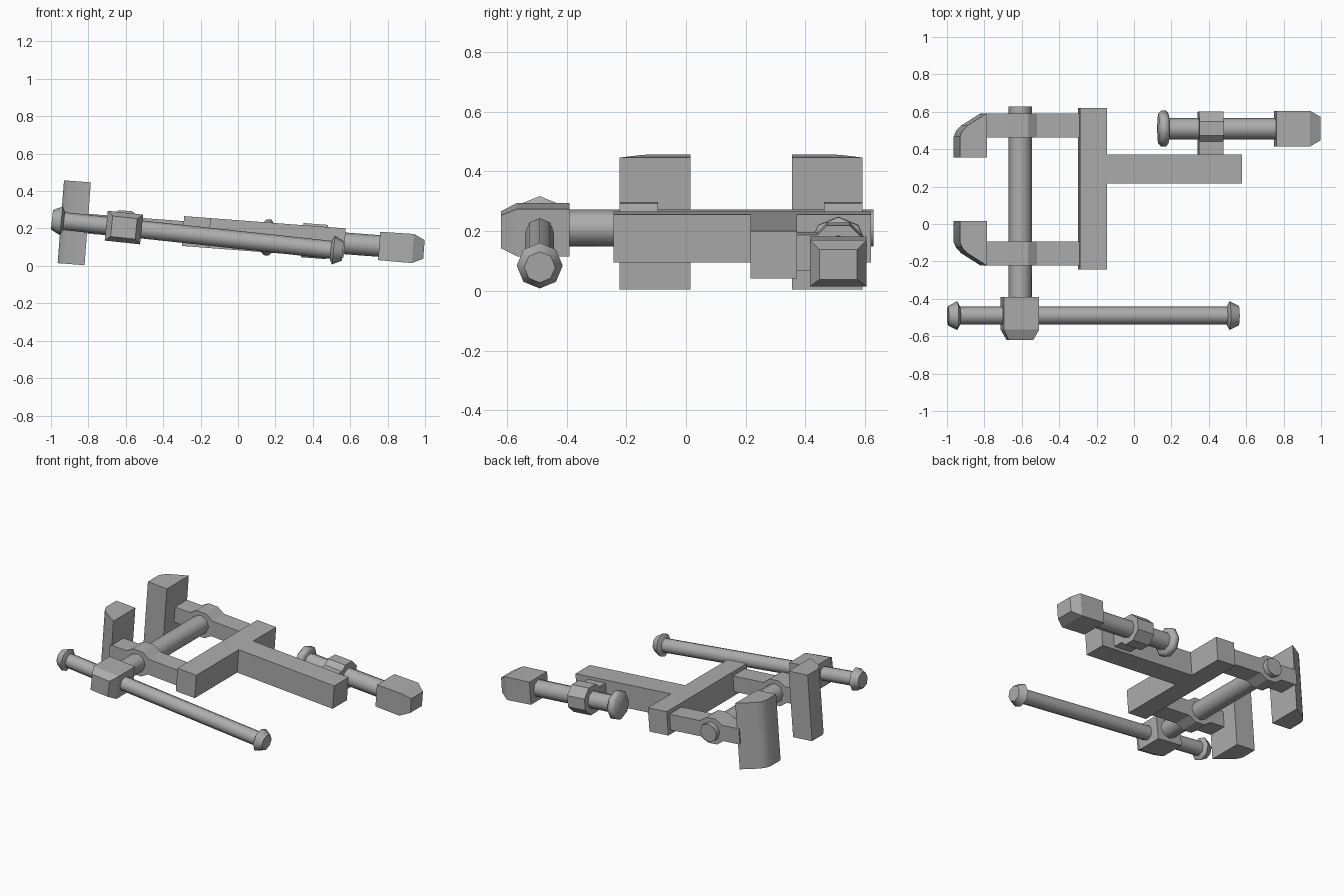
import bpy, bmesh, math
from mathutils import Matrix, Vector

cube = bpy.data.objects.get("Cube")
if cube:
    bpy.data.objects.remove(cube)

grey = bpy.data.materials.new("plain_grey")
grey.use_nodes = True
COLOUR = (0.42, 0.42, 0.42, 1)
grey.diffuse_color = COLOUR
grey.node_tree.nodes["Principled BSDF"].inputs["Base Color"].default_value = COLOUR

# The frame leans slightly down towards +x, the crank bar a little more
FRAME = Matrix.Translation((0, 0, 0.164)) @ Matrix.Rotation(0.076, 4, 'Y')
CRANK = Matrix.Translation((-0.61, -0.49, 0.205)) @ Matrix.Rotation(0.107, 4, 'Y')


def loft(name, rings, matrix, smooth=None):
    """Skin a stack of equal-length point rings into a closed solid."""
    bm = bmesh.new()
    rows = [[bm.verts.new(p) for p in ring] for ring in rings]
    n = len(rows[0])
    for a, b in zip(rows, rows[1:]):
        for i in range(n):
            j = (i + 1) % n
            bm.faces.new((a[i], a[j], b[j], b[i]))
    bm.faces.new(rows[0])
    bm.faces.new(rows[-1])
    bmesh.ops.recalc_face_normals(bm, faces=bm.faces)
    mesh = bpy.data.meshes.new(name)
    bm.to_mesh(mesh)
    bm.free()
    mesh.materials.append(grey)
    if smooth:
        mesh.polygons.foreach_set("use_smooth", [True] * len(mesh.polygons))
        mesh.set_sharp_from_angle(angle=math.radians(smooth))
    ob = bpy.data.objects.new(name, mesh)
    bpy.context.collection.objects.link(ob)
    ob.matrix_world = matrix
    return ob


def rect(axis, pos, ca, cb, ha, hb):
    """Rectangle across an axis: (y, z) for X, (x, z) for Y."""
    pts = [(ca + s * ha, cb + t * hb) for s, t in ((-1, -1), (1, -1), (1, 1), (-1, 1))]
    return [(pos, a, b) if axis == 'X' else (a, pos, b) for a, b in pts]


def octagon(axis, pos, c, r, turn=0.0):
    """Eight-sided ring across X (centred on y=c) or Y (centred on x=c)."""
    ring = []
    for k in range(8):
        t = (k + turn) * math.pi / 4
        a, b = c + r * math.cos(t), r * math.sin(t)
        ring.append((pos, a, b) if axis == 'X' else (a, pos, b))
    return ring


def box(name, x0, x1, y0, y1, h):
    cy, hy = (y0 + y1) / 2, (y1 - y0) / 2
    return loft(name, [rect('X', x, cy, 0, hy, h) for x in (x0, x1)], FRAME)


def turned(name, axis, c, profile, matrix):
    return loft(name, [octagon(axis, p, c, r) for p, r in profile], matrix, 50)


# T-shaped frame
box("cross_bar", -0.295, -0.152, -0.243, 0.62, 0.08)
box("long_arm", -0.16, 0.572, 0.216, 0.371, 0.08)

# Fork arms with a swollen eye round the axle, and tall curved jaws
AXLE_X, MID_Y = -0.61, 0.185
upper = [(-0.28, 0.053), (AXLE_X + 0.085, 0.053), (AXLE_X + 0.035, 0.085),
         (AXLE_X - 0.035, 0.085), (AXLE_X - 0.085, 0.053), (-0.82, 0.053)]
arm_profile = upper + [(x, -z) for x, z in reversed(upper)]
jaw_plan = [(-0.806, 0.17), (-0.95, 0.17), (-0.95, 0.282), (-0.937, 0.313),
            (-0.91, 0.341), (-0.806, 0.407)]
for side, s in (("left", -1), ("right", 1)):
    loft(side + "_fork_arm",
         [[(x, MID_Y + s * d, z) for x, z in arm_profile] for d in (0.278, 0.407)], FRAME)
    loft(side + "_jaw",
         [[(x, MID_Y + s * d, z) for x, d in jaw_plan] for z in (-0.222, 0.222)], FRAME, 35)

# Axle through both fork eyes
turned("axle", 'Y', AXLE_X, [(-0.5, 0.062), (0.628, 0.062)], FRAME)

# Crank bar with knobs and a chamfered hub
turned("crank_bar", 'X', 0, [(-0.36, 0.048), (1.15, 0.048)], CRANK)
for name, end, s in (("crank_knob_rear", -0.387, 1), ("crank_knob_front", 1.177, -1)):
    turned(name, 'X', 0, [(end, 0.052), (end + s * 0.05, 0.077), (end + s * 0.064, 0.052)], CRANK)
loft("crank_hub", [rect('Y', 0.1, 0, 0, 0.095, 0.08), rect('Y', -0.075, 0, 0, 0.095, 0.08),
                   rect('Y', -0.13, 0, 0, 0.066, 0.055)], CRANK)

# Side screw: rod, knob, collar joined to the long arm, tapered tip
SCREW_Y = 0.51
turned("screw_rod", 'X', SCREW_Y, [(0.15, 0.058), (0.79, 0.058)], FRAME)
turned("screw_knob", 'X', SCREW_Y, [(0.13, 0.08), (0.145, 0.096), (0.172, 0.096), (0.185, 0.08)], FRAME)
box("collar_neck", 0.345, 0.476, 0.36, 0.5, 0.06)
loft("collar", [octagon('X', x, SCREW_Y, 0.099, 0.5) for x in (0.345, 0.476)], FRAME)
loft("screw_tip", [rect('X', 0.757, SCREW_Y, 0, 0.095, 0.076), rect('X', 0.938, SCREW_Y, 0, 0.095, 0.078),
                   rect('X', 0.997, SCREW_Y, 0, 0.063, 0.05)], FRAME)
